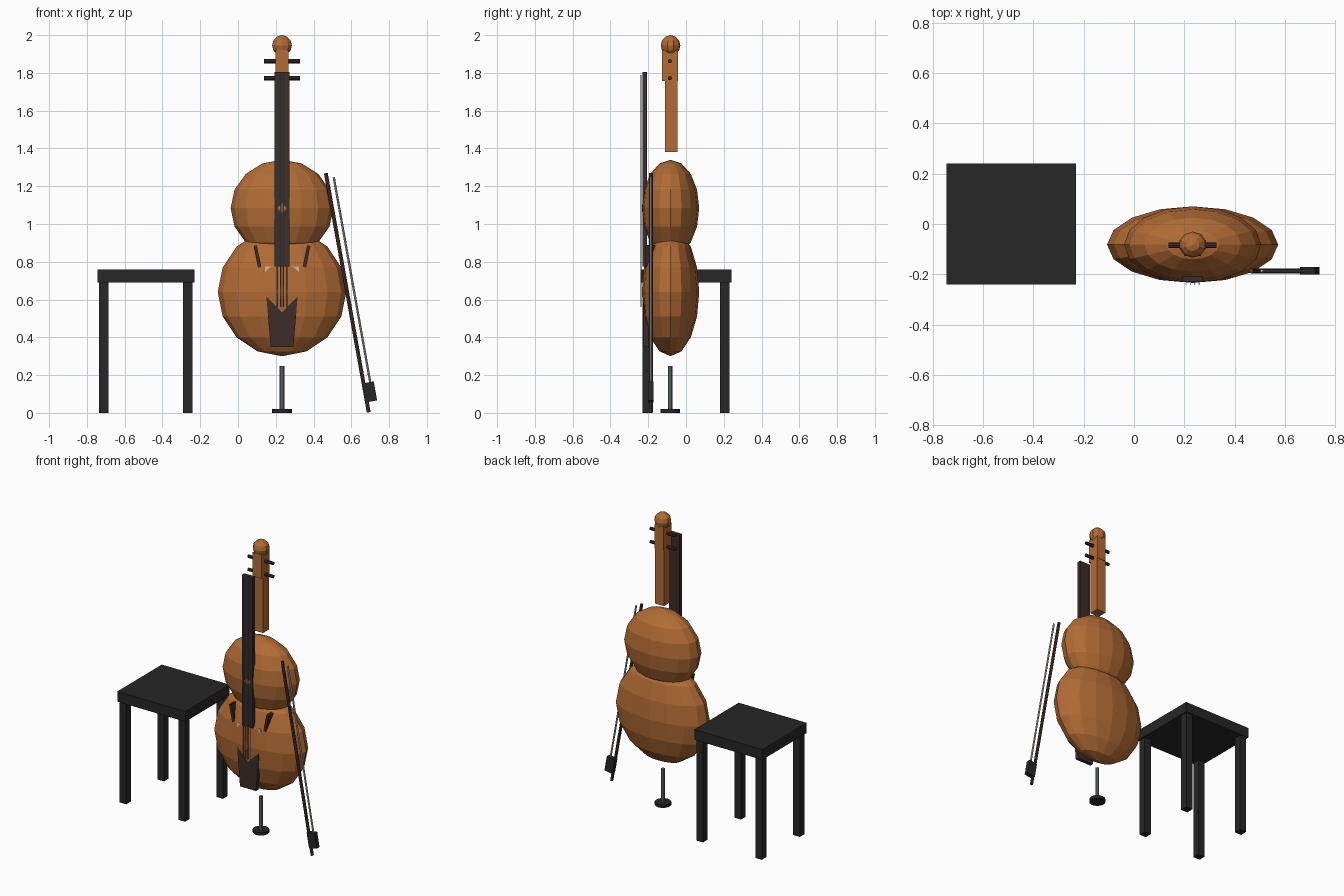
import bpy, math
from mathutils import Vector

if "Cube" in bpy.data.objects:
    bpy.data.objects.remove(bpy.data.objects["Cube"])

CX, CY = 0.233, -0.082   # instrument axis


def material(name, r, g, b):
    m = bpy.data.materials.new(name)
    m.diffuse_color = (r, g, b, 1)
    m.use_nodes = True
    m.node_tree.nodes["Principled BSDF"].inputs["Base Color"].default_value = m.diffuse_color
    return m


WOOD = material("varnished_wood", 0.45, 0.15, 0.035)
EBONY = material("dark_wood", 0.045, 0.025, 0.022)
BLACK = material("black", 0.02, 0.02, 0.02)
STEEL = material("steel", 0.17, 0.2, 0.21)
STICK = material("bow_wood", 0.09, 0.04, 0.03)
HAIR = material("bow_hair", 0.5, 0.5, 0.48)
PALE = material("pale_wood", 0.7, 0.5, 0.3)


def finish(name, mat):
    ob = bpy.context.object
    ob.name = name
    ob.data.materials.append(mat)
    return ob


def box(name, lo, hi, mat, tilt=0):
    lo, hi = Vector(lo), Vector(hi)
    bpy.ops.mesh.primitive_cube_add(size=1, location=(lo + hi) / 2, rotation=(0, tilt, 0))
    bpy.context.object.scale = hi - lo
    return finish(name, mat)


def ball(name, loc, radii, mat, segs, rings):
    bpy.ops.mesh.primitive_uv_sphere_add(segments=segs, ring_count=rings, radius=1, location=loc)
    bpy.context.object.scale = radii
    return finish(name, mat)


def rod(name, a, b, r, mat, sides=8):
    a, b = Vector(a), Vector(b)
    d = b - a
    bpy.ops.mesh.primitive_cylinder_add(vertices=sides, radius=r, depth=d.length,
                                        location=(a + b) / 2,
                                        rotation=d.to_track_quat('Z', 'Y').to_euler())
    return finish(name, mat)


# Stool
SX = -0.4875
box("stool_seat", (SX - 0.257, -0.24, 0.69), (SX + 0.257, 0.24, 0.76), BLACK)
for sx in (-1, 1):
    for sy in (-1, 1):
        x, y = SX + sx * 0.2225, sy * 0.205
        box("stool_leg", (x - 0.025, y - 0.025, 0), (x + 0.025, y + 0.025, 0.70), BLACK)

# Body bouts
ball("lower_bout", (CX, CY, 0.64), (0.34, 0.152, 0.34), WOOD, 16, 8)
ball("upper_bout", (CX, CY, 1.084), (0.272, 0.152, 0.256), WOOD, 16, 8)

# Neck, head and scroll
box("neck", (CX - 0.034, -0.111, 1.38), (CX + 0.034, -0.045, 1.79), WOOD)
box("peg_box", (CX - 0.034, -0.128, 1.757), (CX + 0.034, -0.042, 1.92), WOOD)
ball("scroll", (CX, CY, 1.945), (0.055, 0.052, 0.055), WOOD, 10, 6)

# Fingerboard and pegs
box("fingerboard", (CX - 0.04, -0.231, 0.776), (CX + 0.04, -0.206, 1.805), EBONY)
for z in (1.772, 1.862):
    for s in (-1, 1):
        rod("tuning_peg", (CX + s * 0.02, CY - 0.003, z), (CX + s * 0.095, CY - 0.003, z), 0.011, EBONY)

# Strings
for i in range(4):
    x = CX + (i - 1.5) * 0.0175
    rod("string", (x, -0.238, 0.56), (x, -0.238, 1.79), 0.003, STEEL, 6)

# Bridge and sound holes
box("bridge", (CX - 0.09, -0.2168, 0.73), (CX + 0.09, -0.192, 0.776), PALE)
for s in (-1, 1):
    x = CX + s * 0.13
    box("sound_hole", (x - 0.009, -0.215, 0.77), (x + 0.009, -0.165, 0.887), EBONY, s * 0.2)

# Tailpiece, tapered toward the bottom
tail = box("tailpiece", (CX - 0.083, -0.2245, 0.35), (CX + 0.083, -0.199, 0.62), EBONY)
for v in tail.data.vertices:
    if v.co.z < 0:
        v.co.x *= 0.73

# Endpin and foot
rod("endpin", (CX, CY - 0.002, 0.01), (CX, CY - 0.002, 0.247), 0.012, STEEL)
rod("endpin_foot", (CX, CY - 0.002, 0), (CX, CY - 0.002, 0.02), 0.052, BLACK, 12)

# Bow leaning on the right
BY = -0.186
rod("bow_stick", (0.692, BY, 0.003), (0.465, BY, 1.269), 0.01, STICK)
rod("bow_hair", (0.704, BY, 0.14), (0.507, BY, 1.247), 0.006, HAIR)
box("bow_frog", (0.668, BY - 0.015, 0.06), (0.728, BY + 0.015, 0.162), BLACK, -math.radians(10.2))
